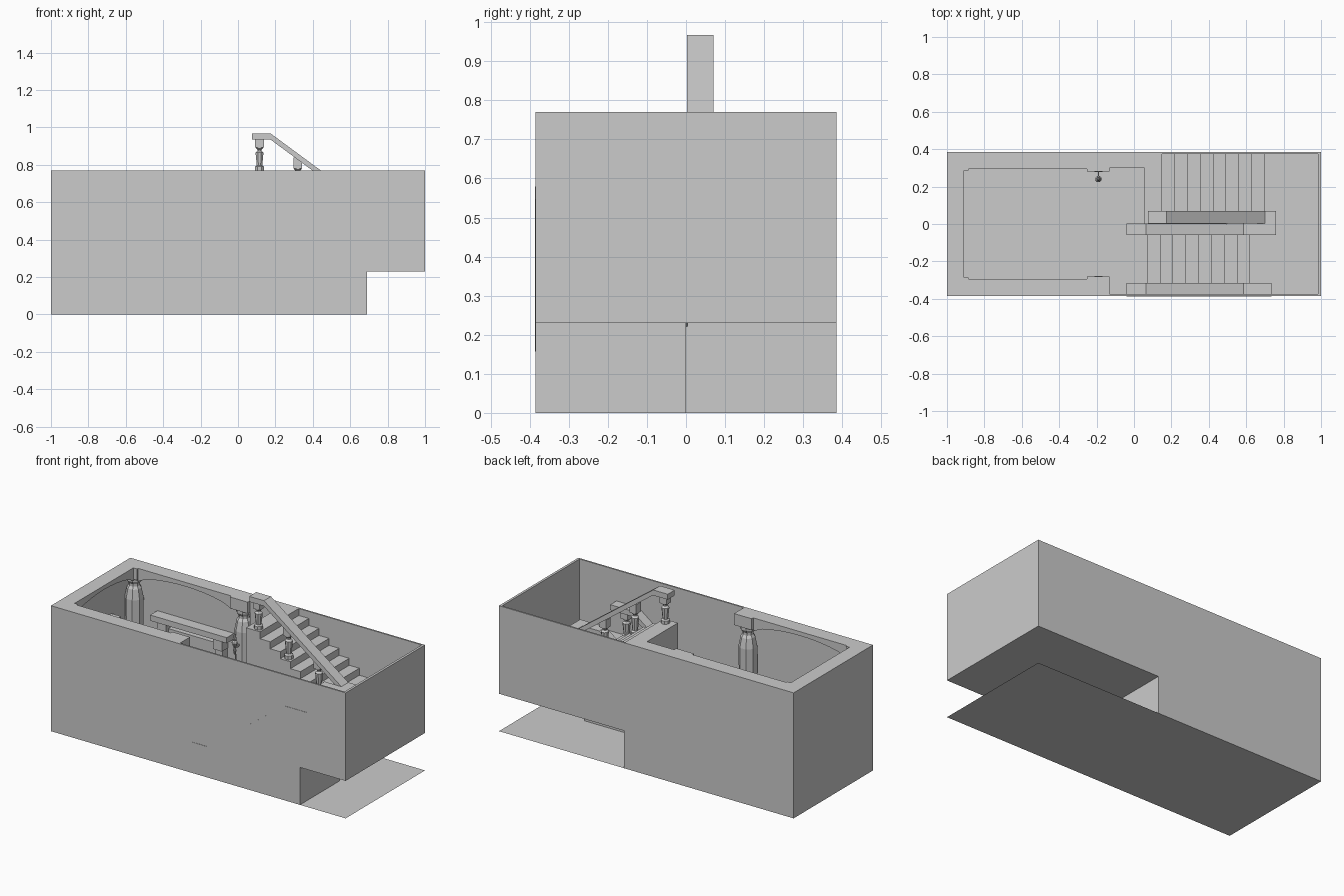
import bpy, bmesh, math
from mathutils import Vector

if "Cube" in bpy.data.objects:
    bpy.data.objects.remove(bpy.data.objects["Cube"])

H, W, L = 0.77, 0.385, 0.385   # rim height, half depth, landing height
RUN, RISE = 0.0685, L / 9


def make(name, bm):
    bmesh.ops.recalc_face_normals(bm, faces=bm.faces[:])
    me = bpy.data.meshes.new(name)
    bm.to_mesh(me)
    bm.free()
    ob = bpy.data.objects.new(name, me)
    bpy.context.collection.objects.link(ob)
    return ob


def prism(name, pts, a, b, axis='y'):
    """Extrude a profile: (x,z) along y, or (y,z) along x."""
    bm = bmesh.new()
    put = (lambda p, d: (p[0], d, p[1])) if axis == 'y' else (lambda p, d: (d, p[0], p[1]))
    lo = [bm.verts.new(put(p, a)) for p in pts]
    hi = [bm.verts.new(put(p, b)) for p in pts]
    bm.faces.new(lo)
    bm.faces.new(hi[::-1])
    n = len(pts)
    for i in range(n):
        j = (i + 1) % n
        bm.faces.new((lo[i], lo[j], hi[j], hi[i]))
    return make(name, bm)


def box(name, x0, x1, y0, y1, z0, z1):
    return prism(name, [(x0, z0), (x1, z0), (x1, z1), (x0, z1)], y0, y1)


def lathe(name, x, y, prof, sides=8):
    """Faceted turned post from (radius, z) rings."""
    bm = bmesh.new()
    rings = []
    for r, z in prof:
        rings.append([bm.verts.new((x + r * math.cos(math.tau * (k + .5) / sides),
                                    y + r * math.sin(math.tau * (k + .5) / sides), z))
                      for k in range(sides)])
    for p, q in zip(rings, rings[1:]):
        for k in range(sides):
            m = (k + 1) % sides
            bm.faces.new((p[k], p[m], q[m], q[k]))
    bm.faces.new(rings[0][::-1])
    bm.faces.new(rings[-1])
    return make(name, bm)


# Ground sheet
bm = bmesh.new()
bm.faces.new([bm.verts.new(v) for v in ((-1, -W, 0), (1, -W, 0), (1, W, 0), (-1, W, 0))])
make("floor", bm)

# Outer walls, cut away under the landing
for name, x, y0, y1 in (("front_wall", .69, -W, -.375), ("back_wall", .15, .375, W)):
    prism(name, [(-1, 0), (x, 0), (x, .23), (1, .23), (1, H), (-1, H)], y0, y1)
box("left_wall", -1, -.985, -.375, .375, 0, H)
box("right_wall", .985, 1, -.375, .375, .23, H)


# Arched beams round the hall
def arch(a, b, spring, crown, n=10):
    pts = [(a, H), (a, spring)]
    for i in range(1, n):
        t = i / n
        pts.append((a + (b - a) * t, spring + (crown - spring) * math.sin(math.pi * t) ** .6))
    return pts + [(b, spring), (b, H)]


for s in (-1, 1):
    side = "front" if s < 0 else "back"
    ys = sorted((s * .295, s * .376))
    prism(side + "_arch_beam", arch(-.89, -.25, .69, .745), *ys)
    # Capitals and faceted columns
    for tag, x0, x1, yi, cx in (("middle", -.25, -.13, .28, -.19), ("corner", -.986, -.885, .285, -.935)):
        y0, y1 = sorted((s * yi, s * .376))
        box(f"{side}_{tag}_capital", x0, x1, y0, y1, .70, H)
        lathe(f"{side}_{tag}_column", cx, s * .33,
              [(.055, 0), (.055, .05), (.042, .07), (.052, .35), (.054, .57), (.042, .63),
               (.032, .645), (.032, .66), (.046, .68), (.046, .70)])
prism("left_arch_beam", arch(-.29, .29, .69, .745), -.986, -.91, 'x')

# Pier, upper landing and the wall below it
box("back_pier", -.13, .055, .30, .376, 0, H)
box("upper_landing", .055, .15, 0, .376, 0, H)

# Lower flight with landing
pts = [(.07, 0)]
for i in range(9):
    x = .07 + RUN * i
    pts += [(x, RISE * (i + 1)), (x + RUN, RISE * (i + 1))] if i < 8 else [(x, L)]
prism("lower_stairs", pts + [(.986, L), (.986, .23), (.69, .23), (.69, 0)], -.376, 0)

# Upper flight with landing
pts = [(.15, .23), (.15, H - RISE)]
for i in range(8):
    x = .15 + RUN * (i + 1)
    z = H - RISE * (i + 1)
    pts += [(x, z), (x, z - RISE)]
prism("upper_stairs", pts + [(.986, L), (.986, .23)], 0, .376)


# Handrails and balusters
def rail(name, path, y0, y1, posts, base):
    t = .033
    prism(name, path + [(x, z - t) for x, z in path[::-1]], y0, y1)
    yc = (y0 + y1) / 2
    for k, x in enumerate(posts):
        for (xa, za), (xb, zb) in zip(path, path[1:]):
            if xa <= x <= xb:
                top = za + (zb - za) * (x - xa) / (xb - xa) - t
        z, h = base(x), 0
        h = top - z
        lathe(f"{name}_baluster_{k}", x, yc,
              [(.026, z), (.026, z + .12 * h), (.016, z + .16 * h), (.023, z + .58 * h),
               (.012, z + .64 * h), (.012, z + .68 * h), (.021, z + .72 * h), (.021, z + .76 * h)])
        box(f"{name}_post_cap_{k}", x - .023, x + .023, yc - .023, yc + .023, z + .75 * h, top + .012)


def low_base(x):
    return RISE * min(9, max(0, math.floor((x - .07) / RUN) + 1))


def high_base(x):
    return H - RISE * min(9, max(0, math.floor((x - .15) / RUN) + 1))


low_posts = (.01, .22, .42, .65)
rail("upper_handrail", [(.075, .967), (.175, .967), (.70, .58), (.76, .58)], .002, .07,
     (.115, .32, .525, .73), high_base)
rail("inner_handrail", [(-.04, .19), (.065, .19), (.585, .58), (.76, .58)], -.06, .004,
     low_posts, low_base)
rail("wall_handrail", [(-.04, .19), (.065, .19), (.585, .58), (.735, .58)], -.387, -.315,
     low_posts, low_base)

# Fireplace and mantel on the back wall
box("mantel_shelf", -.81, -.29, .305, .376, .465, .50)
for x in (-.77, -.39):
    box("mantel_bracket", x, x + .06, .315, .376, .40, .465)
    box("fireplace_jamb", x + .005, x + .055, .33, .376, 0, .40)
box("fireplace_lintel", -.715, -.385, .34, .376, .33, .43)

# Shelf on the left wall
box("side_shelf", -.986, -.92, -.18, .18, .48, .51)
for y in (-.14, .10):
    box("side_shelf_bracket", -.986, -.94, y, y + .04, .42, .48)

# Wall lamp on the back column
box("lamp_arm", -.193, -.187, .24, .29, .485, .497)
lathe("wall_lamp", -.19, .24, [(.005, .45), (.010, .475), (.006, .49), (.018, .52), (.014, .53),
                              (.009, .535), (.011, .55), (.003, .575)])
